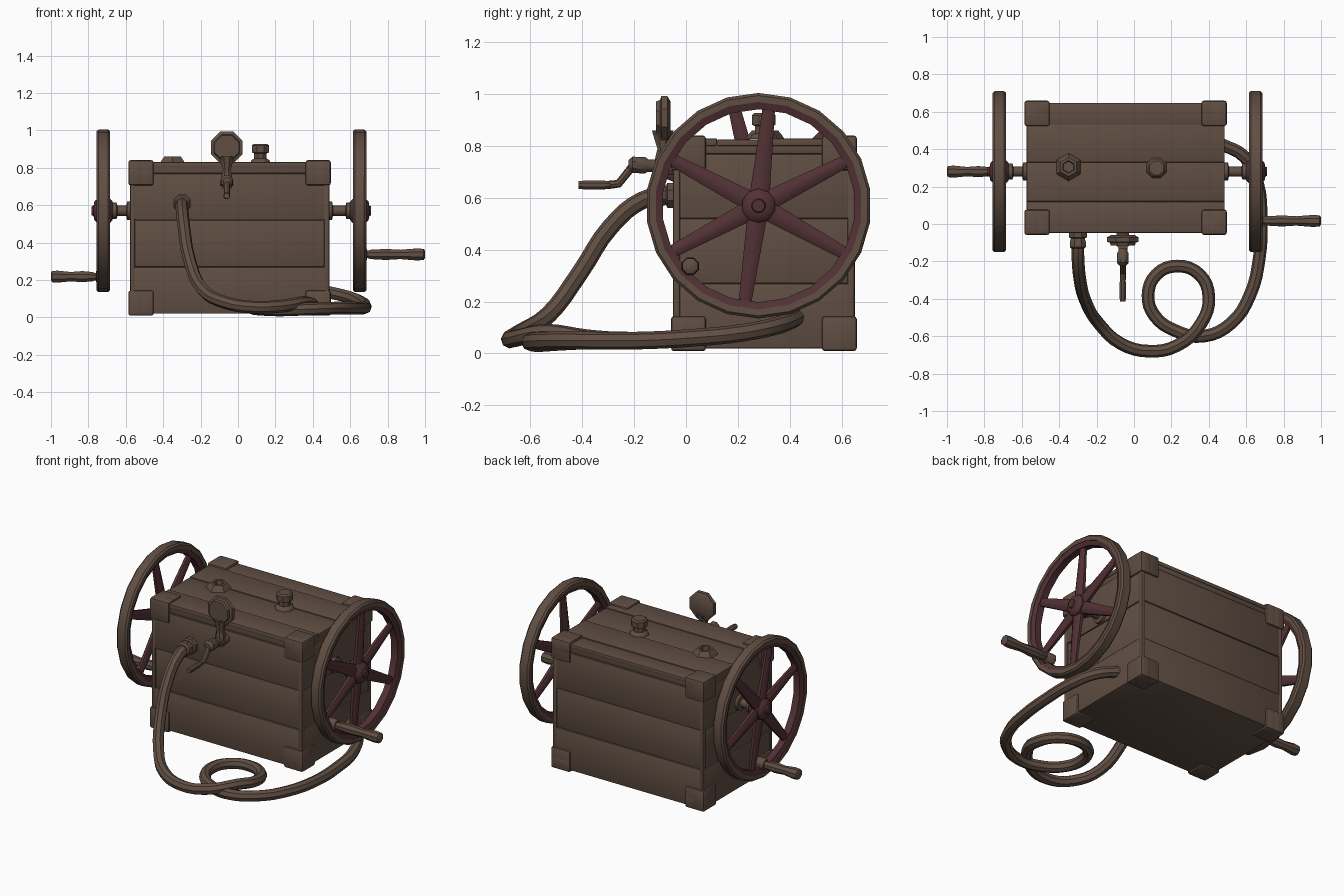
import bpy, bmesh, math
from mathutils import Matrix, Vector

if "Cube" in bpy.data.objects:
    bpy.data.objects.remove(bpy.data.objects["Cube"], do_unlink=True)


def material(name, rgb):
    m = bpy.data.materials.new(name)
    m.use_nodes = True
    m.diffuse_color = (*rgb, 1)
    m.node_tree.nodes["Principled BSDF"].inputs["Base Color"].default_value = (*rgb, 1)
    return m


BROWN = material("aged brown", (0.117, 0.077, 0.056))
WINE = material("dark wine", (0.085, 0.031, 0.035))
parts = []


def finish(name, bm, mats):
    bmesh.ops.recalc_face_normals(bm, faces=bm.faces)
    mesh = bpy.data.meshes.new(name)
    bm.to_mesh(mesh)
    bm.free()
    for m in mats:
        mesh.materials.append(m)
    ob = bpy.data.objects.new(name, mesh)
    bpy.context.collection.objects.link(ob)
    parts.append(ob)
    return ob


def add_box(bm, lo, hi, bevel=0.0):
    lo, hi = Vector(lo), Vector(hi)
    mat = Matrix.Translation((lo + hi) / 2) @ Matrix.Diagonal((*(hi - lo), 1))
    verts = bmesh.ops.create_cube(bm, size=1, matrix=mat)["verts"]
    if bevel:
        edges = list({e for v in verts for e in v.link_edges})
        bmesh.ops.bevel(bm, geom=edges, offset=bevel, segments=2, affect='EDGES', profile=0.5)


def lathe(name, profile, origin, axis, sides=10, mat=BROWN, closed=False):
    """Revolve (radius, distance along axis) points."""
    bm = bmesh.new()
    place = Matrix.Translation(origin) @ Vector(axis).to_track_quat('Z', 'Y').to_matrix().to_4x4()
    rings = []
    for r, t in profile:
        angles = [math.tau * (i + 0.5) / sides for i in range(sides)]
        rings.append([bm.verts.new(place @ Vector((r * math.cos(a), r * math.sin(a), t))) for a in angles])
    pairs = list(zip(rings, rings[1:]))
    if closed:
        pairs.append((rings[-1], rings[0]))
    else:
        bm.faces.new(rings[0])
        bm.faces.new(rings[-1])
    for a, b in pairs:
        for i in range(sides):
            j = (i + 1) % sides
            bm.faces.new((a[i], a[j], b[j], b[i]))
    return finish(name, bm, [mat])


def tube(name, points, radius, resolution=4, smooth=True):
    cu = bpy.data.curves.new(name, 'CURVE')
    cu.dimensions = '3D'
    cu.bevel_depth = radius
    cu.bevel_resolution = 2
    cu.resolution_u = resolution
    cu.use_fill_caps = True
    sp = cu.splines.new('BEZIER' if smooth else 'POLY')
    pts = sp.bezier_points if smooth else sp.points
    pts.add(len(points) - 1)
    for p, co in zip(pts, points):
        if smooth:
            p.co = co
            p.handle_left_type = p.handle_right_type = 'AUTO'
        else:
            p.co = (*co, 1)
    cu.materials.append(BROWN)
    ob = bpy.data.objects.new(name, cu)
    bpy.context.collection.objects.link(ob)
    bpy.ops.object.select_all(action='DESELECT')
    ob.select_set(True)
    bpy.context.view_layer.objects.active = ob
    bpy.ops.object.convert(target='MESH')
    parts.append(bpy.context.view_layer.objects.active)


# Wooden case: stacked boards, with narrow boards across the lid
X0, X1, Y0, Y1, Z0, Z1 = -0.575, 0.485, -0.047, 0.648, 0.02, 0.83
bm = bmesh.new()
levels = [Z0, 0.27, 0.52, 0.77, Z1 - 0.008]
for i, (a, b) in enumerate(zip(levels, levels[1:])):
    d = 0.004 * (i % 2)
    add_box(bm, (X0 + d, Y0 + d, a), (X1 - d, Y1 - d, b), 0.007)
rows = [Y0, 0.12, 0.33, 0.53, Y1]
for i, (a, b) in enumerate(zip(rows, rows[1:])):
    add_box(bm, (X0, a, Z1 - 0.03), (X1, b, Z1 - 0.004 * (i % 2)), 0.006)
finish("case_boards", bm, [BROWN])

# Slim edge battens between metal corner caps
bm = bmesh.new()
e, cap = 0.011, 0.135
for x, sx in ((X0, 1), (X1, -1)):
    for y, sy in ((Y0, 1), (Y1, -1)):
        a = Vector((x - sx * 0.003, y - sy * 0.003))
        b = a + Vector((sx, sy)) * 0.028
        add_box(bm, (min(a.x, b.x), min(a.y, b.y), Z0), (max(a.x, b.x), max(a.y, b.y), Z1), 0.008)
finish("corner_battens", bm, [BROWN])
bm = bmesh.new()
for x, sx in ((X0, 1), (X1, -1)):
    for y, sy in ((Y0, 1), (Y1, -1)):
        for z, sz in ((Z0, 1), (Z1, -1)):
            # three overlapping blocks give each cap its stepped outline
            for k in range(3):
                size = [cap, cap, cap]
                size[k] = cap * 0.62
                a = Vector((x - sx * e, y - sy * e, z - sz * e))
                b = a + Vector((sx * size[0], sy * size[1], sz * size[2]))
                lo = [min(p, q) for p, q in zip(a, b)]
                hi = [max(p, q) for p, q in zip(a, b)]
                add_box(bm, lo, hi, 0.012)
finish("corner_caps", bm, [BROWN])

# Flywheels with tapered spokes, axles and crank handles
CY, CZ = 0.28, 0.57
RIM = [(0.400, -0.035), (0.425, -0.036), (0.435, -0.025), (0.435, 0.025), (0.425, 0.036), (0.400, 0.035)]
INNER = [(0.402, -0.033), (0.402, 0.033), (0.372, 0.022), (0.372, -0.022)]
SPOKES = [84, 27, -29, -98, 208, 152]


def flywheel(side, cx, wall, angles, handle_angle, tip):
    out = Vector((1 if side == "left" else -1, 0, 0))
    centre = Vector((cx, CY, CZ))
    lathe(side + "_wheel_rim", RIM, centre, out, 22, BROWN, True)
    lathe(side + "_wheel_inner_ring", INNER, centre, out, 22, WINE, True)
    bm = bmesh.new()
    for deg in angles:
        a = math.radians(deg)
        d = Vector((0, math.cos(a), math.sin(a)))
        s = Vector((0, -d.z, d.y))
        ends = []
        for r, w, t in ((0.03, 0.042, 0.026), (0.38, 0.026, 0.018)):
            ring = []
            for i in range(8):
                q = math.tau * (i + 0.5) / 8
                ring.append(bm.verts.new(centre + d * r + s * w * math.cos(q) + out * t * math.sin(q)))
            ends.append(ring)
        for i in range(8):
            j = (i + 1) % 8
            bm.faces.new((ends[0][i], ends[0][j], ends[1][j], ends[1][i]))
        for ring in ends:
            bm.faces.new(ring)
    finish(side + "_wheel_spokes", bm, [WINE])
    lathe(side + "_wheel_hub", [(0.05, -0.05), (0.066, -0.035), (0.066, 0.03), (0.05, 0.048), (0.028, 0.052), (0.024, 0.062)],
          centre, out, 10, WINE)
    # axle with wall flange and collar
    start = Vector((wall, CY, CZ))
    length = abs(cx - wall)
    lathe(side + "_axle", [(0.05, -0.01), (0.05, 0.018), (0.028, 0.022), (0.028, length - 0.075),
                           (0.045, length - 0.07), (0.045, length - 0.045), (0.028, length - 0.04), (0.028, length)],
          start, out, 10)
    a = math.radians(handle_angle)
    foot = centre + Vector((0, math.cos(a), math.sin(a))) * 0.352
    n = abs(tip - cx)
    lathe(side + "_crank_handle", [(0.02, -0.02), (0.022, 0.045), (0.027, 0.06), (0.032, n * 0.4), (0.027, n * 0.62),
                                   (0.035, n * 0.88), (0.032, n * 0.98), (0.02, n)], foot, out, 8)
    # small plate fixing the handle to the rim
    lathe(side + "_crank_boss", [(0.036, -0.02), (0.036, 0.03), (0.03, 0.04)], foot, out, 8)


flywheel("left", 0.65, X1, SPOKES, 221.5, 1.0)
flywheel("right", -0.72, X0, [131 - s for s in SPOKES], 270, -1.0)

# Coiled hose from the front outlet round to the left wall
hose = [(-0.30, -0.08, 0.61), (-0.30, -0.17, 0.59), (-0.29, -0.29, 0.49), (-0.26, -0.41, 0.31),
        (-0.19, -0.53, 0.15), (-0.07, -0.64, 0.08), (0.08, -0.68, 0.055), (0.23, -0.65, 0.06),
        (0.36, -0.53, 0.08), (0.40, -0.39, 0.06), (0.35, -0.27, 0.05), (0.23, -0.225, 0.05),
        (0.12, -0.27, 0.05), (0.075, -0.38, 0.05), (0.11, -0.49, 0.045), (0.22, -0.57, 0.04),
        (0.37, -0.60, 0.045), (0.52, -0.53, 0.05), (0.62, -0.38, 0.05), (0.67, -0.18, 0.05),
        (0.68, 0.02, 0.06), (0.66, 0.22, 0.08), (0.59, 0.36, 0.11), (0.46, 0.43, 0.14)]
tube("hose", hose, 0.034)
lathe("hose_outlet", [(0.052, 0), (0.052, 0.025), (0.04, 0.03), (0.047, 0.05), (0.047, 0.075), (0.036, 0.085)],
      (-0.30, Y0, 0.61), (0, -1, 0), 8)

# Pressure gauge with neck, and the tap below it
GX = -0.06
lathe("gauge_dial", [(0.07, 0), (0.092, 0.012), (0.092, 0.035), (0.075, 0.04), (0.07, 0.055)],
      (GX, -0.06, 0.908), (0, -1, 0), 8)
lathe("gauge_neck", [(0.026, 0), (0.036, 0.03), (0.03, 0.07), (0.022, 0.10), (0.045, 0.17)],
      (GX, -0.09, 0.69), (0, 0, 1), 8)
lathe("tap_body", [(0.035, 0), (0.035, 0.03), (0.026, 0.045), (0.026, 0.10), (0.034, 0.11), (0.034, 0.16), (0.02, 0.175)],
      (GX, Y0, 0.72), (0, -1, 0.05), 8)
tube("tap_lever", [(GX, -0.20, 0.73), (GX, -0.26, 0.655), (GX, -0.30, 0.65)], 0.016, smooth=False)
lathe("tap_grip", [(0.015, 0), (0.018, 0.03), (0.019, 0.10), (0.016, 0.13)], (GX, -0.285, 0.65), (0, -1, 0), 8)

# Filler plug and open socket on the lid
lathe("filler_plug", [(0.058, 0), (0.052, 0.014), (0.036, 0.022), (0.036, 0.05), (0.05, 0.055), (0.05, 0.092), (0.04, 0.1)],
      (0.12, 0.30, Z1 - 0.003), (0, 0, 1), 8)
lathe("open_socket", [(0.075, 0), (0.065, 0.016), (0.05, 0.034), (0.034, 0.034), (0.03, 0.002)],
      (-0.35, 0.305, Z1 - 0.003), (0, 0, 1), 6)

# Smooth shading with sharp edges kept
bpy.ops.object.select_all(action='DESELECT')
for ob in parts:
    ob.select_set(True)
bpy.context.view_layer.objects.active = parts[0]
bpy.ops.object.shade_smooth_by_angle(angle=math.radians(40))
